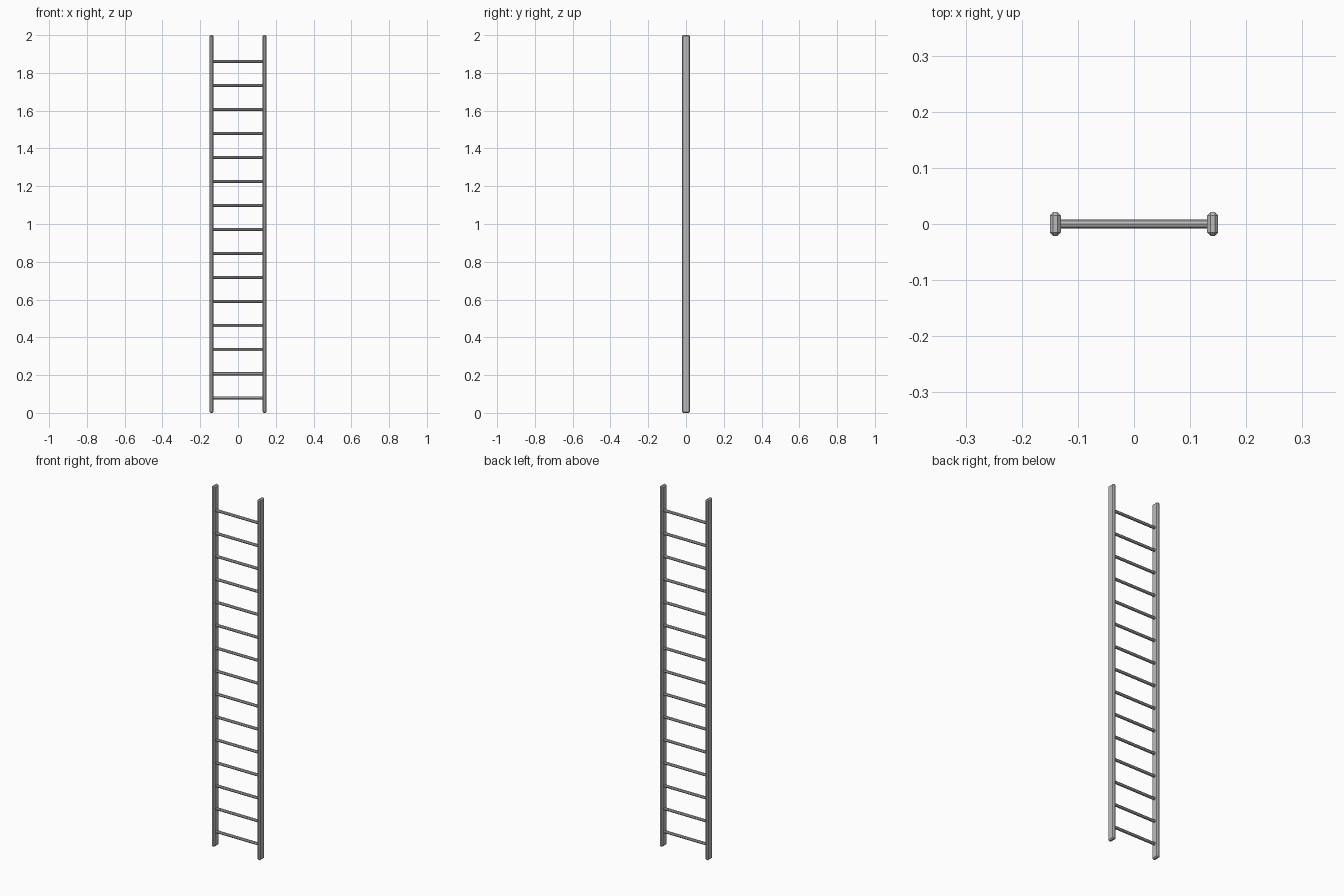
import bpy
import math

cube = bpy.data.objects.get("Cube")
if cube:
    bpy.data.objects.remove(cube, do_unlink=True)

RAIL_X = 0.14
RUNGS = 15

# Plain grey metal
grey = bpy.data.materials.new("grey_metal")
grey.use_nodes = True
colour = (0.5, 0.5, 0.5, 1)
grey.diffuse_color = colour
grey.node_tree.nodes["Principled BSDF"].inputs["Base Color"].default_value = colour


def finish(obj, name):
    obj.name = name
    obj.data.materials.append(grey)


# Side rails: tall chamfered bars
for side, name in ((-1, "right_rail"), (1, "left_rail")):
    bpy.ops.mesh.primitive_cube_add(size=1, location=(side * RAIL_X, 0, 1))
    rail = bpy.context.object
    rail.scale = (0.02, 0.042, 2)
    bpy.ops.object.transform_apply(location=False, rotation=False, scale=True)
    bevel = rail.modifiers.new("chamfer", 'BEVEL')
    bevel.width = 0.006
    bevel.segments = 1
    finish(rail, name)

# Rungs: thin octagonal bars between the rails
for i in range(RUNGS):
    z = 0.08 + i * 0.1272
    bpy.ops.mesh.primitive_cylinder_add(
        vertices=8, radius=0.008, depth=2 * RAIL_X - 0.01,
        location=(0, 0, z), rotation=(0, math.pi / 2, 0))
    finish(bpy.context.object, f"rung_{i + 1}")
